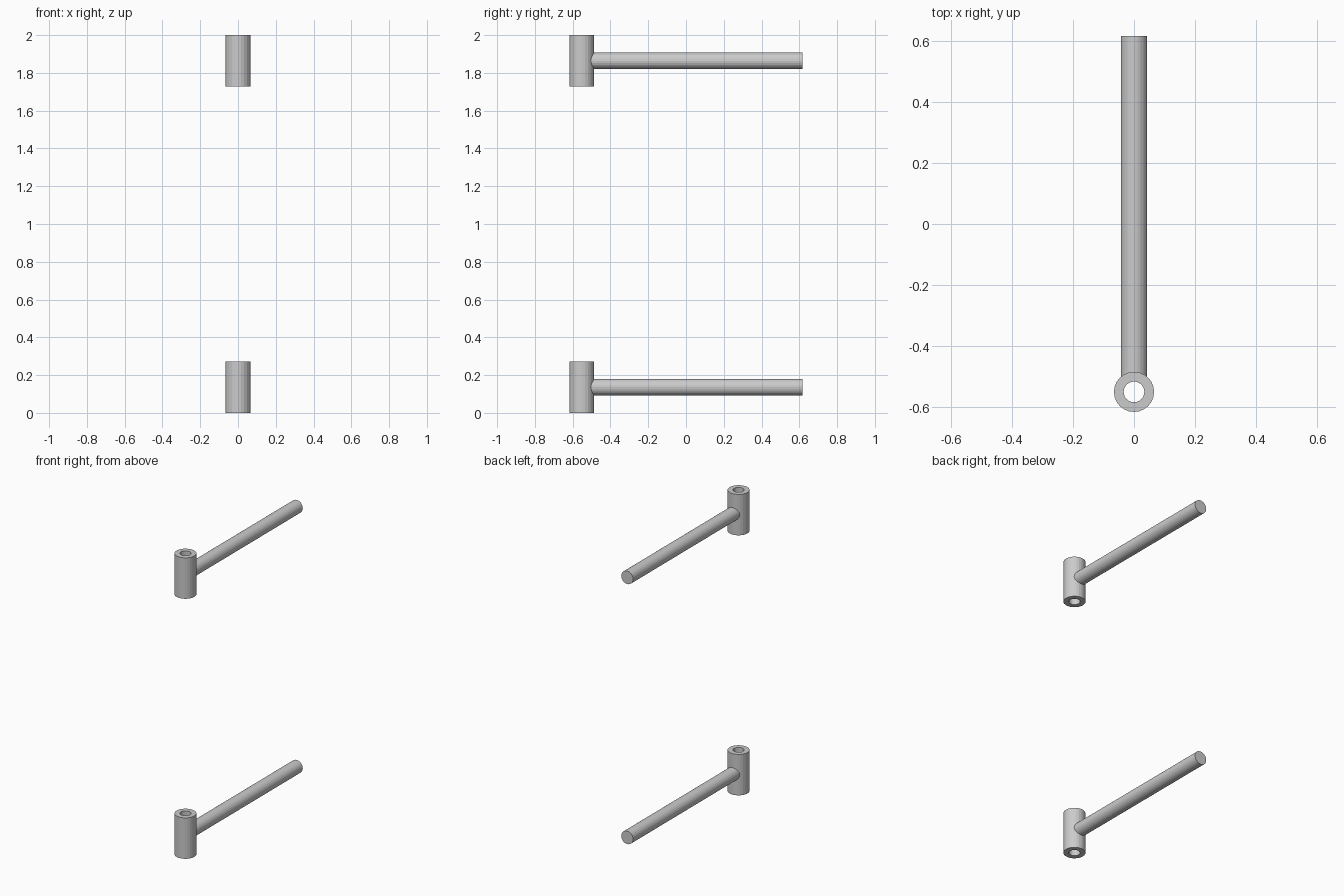
import bpy, bmesh, math

if "Cube" in bpy.data.objects:
    bpy.data.objects.remove(bpy.data.objects["Cube"])

SLEEVE_Y, R_OUT, R_IN, HEIGHT = -0.552, 0.066, 0.034, 0.272
ROD_R, ROD_END = 0.0435, 0.618
SEG = 24


def ring(bm, fn):
    return [bm.verts.new(fn(2 * math.pi * i / SEG)) for i in range(SEG)]


def bridge(bm, a, b):
    for i in range(SEG):
        j = (i + 1) % SEG
        bm.faces.new((a[i], a[j], b[j], b[i]))


def finish(bm, name):
    bmesh.ops.recalc_face_normals(bm, faces=bm.faces)
    mesh = bpy.data.meshes.new(name)
    bm.to_mesh(mesh)
    bm.free()
    obj = bpy.data.objects.new(name, mesh)
    bpy.context.collection.objects.link(obj)


def sleeve(name, z0):
    # Hollow upright tube: a rectangle profile turned round the bore
    bm = bmesh.new()
    profile = [(R_OUT, z0), (R_OUT, z0 + HEIGHT), (R_IN, z0 + HEIGHT), (R_IN, z0)]
    rings = [ring(bm, lambda t, r=r, z=z: (r * math.cos(t), SLEEVE_Y + r * math.sin(t), z))
             for r, z in profile]
    for k in range(4):
        bridge(bm, rings[k], rings[(k + 1) % 4])
    finish(bm, name)


def rod(name, zc):
    # Horizontal rod, its front end coped to sit inside the sleeve wall
    bm = bmesh.new()
    cope = R_OUT - 0.002

    def start(t):
        x = ROD_R * math.cos(t)
        return (x, SLEEVE_Y + math.sqrt(cope ** 2 - x ** 2), zc + ROD_R * math.sin(t))

    a = ring(bm, start)
    b = ring(bm, lambda t: (ROD_R * math.cos(t), ROD_END, zc + ROD_R * math.sin(t)))
    bridge(bm, a, b)
    bm.faces.new(b)
    finish(bm, name)


# Matching lower and upper brackets
for label, z0 in (("lower", 0.0), ("upper", 2.0 - HEIGHT)):
    sleeve(label + "_sleeve", z0)
    rod(label + "_rod", z0 + HEIGHT / 2)
